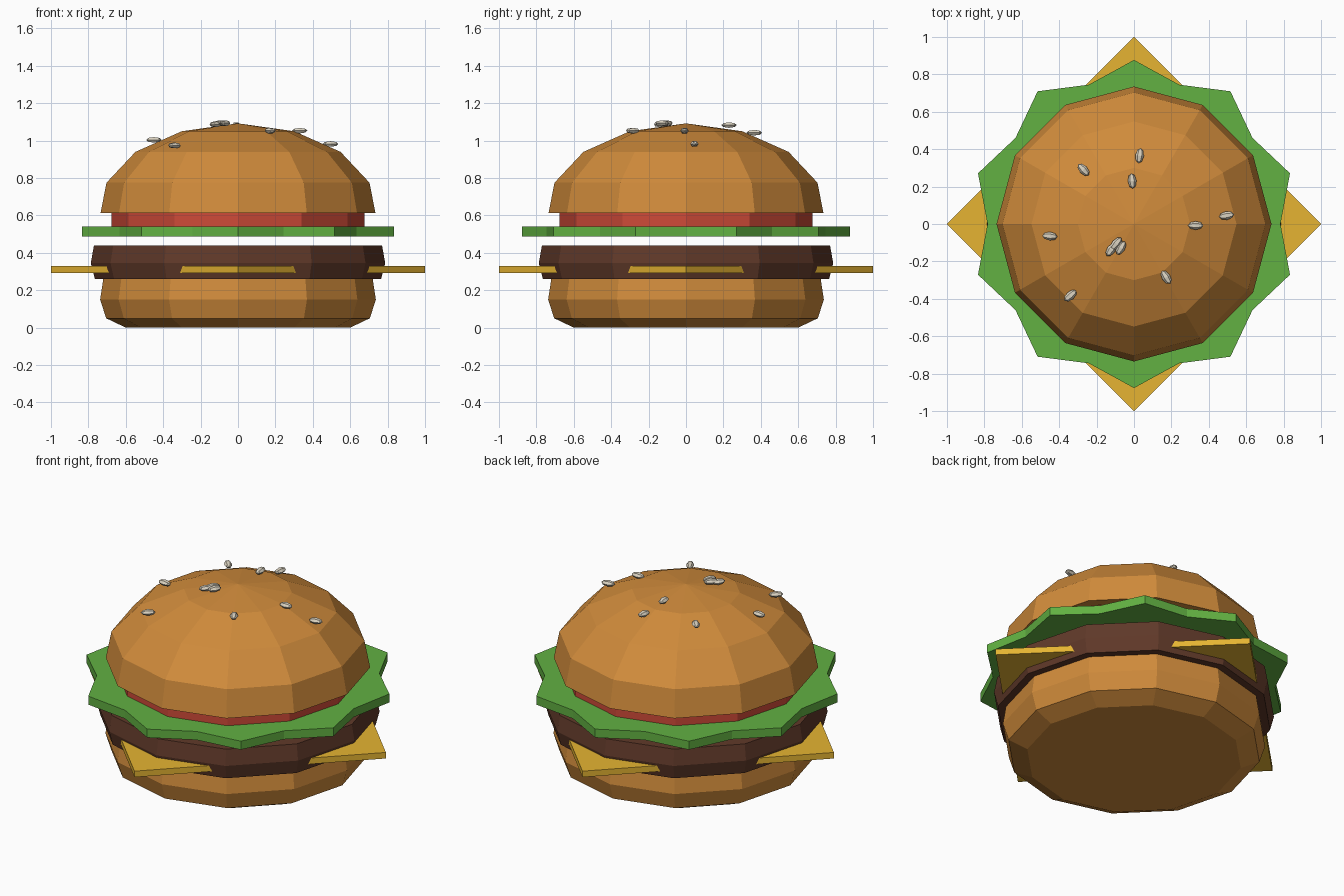
import bpy, bmesh, math
from mathutils import Matrix, Euler

if "Cube" in bpy.data.objects:
    bpy.data.objects.remove(bpy.data.objects["Cube"])


def material(name, rgb):
    lin = [((c / 255 + 0.055) / 1.055) ** 2.4 for c in rgb]
    m = bpy.data.materials.new(name)
    m.diffuse_color = (*lin, 1)
    m.use_nodes = True
    m.node_tree.nodes["Principled BSDF"].inputs["Base Color"].default_value = m.diffuse_color
    return m


BUN = material("toasted bun", (208, 139, 59))
MEAT = material("cooked meat", (96, 57, 41))
CHEESE = material("cheese yellow", (230, 180, 50))
LETTUCE = material("lettuce green", (98, 177, 66))
TOMATO = material("tomato red", (206, 74, 56))
SEED = material("pale seed", (220, 212, 194))


def finish(name, bm, mat):
    bmesh.ops.recalc_face_normals(bm, faces=bm.faces)
    me = bpy.data.meshes.new(name)
    bm.to_mesh(me)
    bm.free()
    me.materials.append(mat)
    ob = bpy.data.objects.new(name, me)
    bpy.context.collection.objects.link(ob)
    return ob


def stack(name, profile, mat, sides=12, inner=1.0, apex=None):
    """Rings of (radius, z); 'inner' shrinks every second corner for a star."""
    bm = bmesh.new()
    rings = []
    for r, z in profile:
        ring = []
        for i in range(sides):
            a = math.pi / 2 + math.tau * i / sides
            k = r * (inner if i % 2 else 1)
            ring.append(bm.verts.new((k * math.cos(a), k * math.sin(a), z)))
        rings.append(ring)
    for lo, hi in zip(rings, rings[1:]):
        for i in range(sides):
            j = (i + 1) % sides
            bm.faces.new((lo[i], lo[j], hi[j], hi[i]))
    bm.faces.new(rings[0][::-1])
    if apex is None:
        bm.faces.new(rings[-1])
    else:
        tip = bm.verts.new((0, 0, apex))
        for i in range(sides):
            bm.faces.new((rings[-1][i], rings[-1][(i + 1) % sides], tip))
    return finish(name, bm, mat)


# Layers from the bottom up
stack("bottom_bun", [(0.60, 0), (0.705, 0.05), (0.737, 0.15), (0.72, 0.262)], BUN)
stack("patty", [(0.765, 0.26), (0.787, 0.345), (0.77, 0.44)], MEAT)
stack("cheese_slice", [(1.0, 0.293), (1.0, 0.33)], CHEESE, sides=4)
stack("lettuce", [(0.877, 0.488), (0.877, 0.54)], LETTUCE, sides=20, inner=0.893)
stack("tomato", [(0.677, 0.54), (0.677, 0.615)], TOMATO)
stack("top_bun", [(0.735, 0.612), (0.703, 0.775), (0.548, 0.94), (0.30, 1.05)],
      BUN, apex=1.092)

# Sesame seeds: x, y, z, heading in degrees
SEEDS = [(-0.27, 0.29, 1.03, -48), (0.03, 0.365, 1.042, 82), (-0.01, 0.23, 1.083, 95),
         (0.33, -0.008, 1.053, 0), (0.495, 0.045, 0.982, 10), (-0.45, -0.065, 1.004, -5),
         (-0.095, -0.105, 1.093, 50), (-0.07, -0.128, 1.093, 60), (-0.122, -0.137, 1.087, 55),
         (0.172, -0.285, 1.053, -58), (-0.34, -0.383, 0.974, 42)]
for n, (x, y, z, deg) in enumerate(SEEDS):
    bm = bmesh.new()
    mat = (Matrix.Translation((x, y, z)) @ Euler((0, 0, math.radians(deg))).to_matrix().to_4x4()
           @ Matrix.Diagonal((0.041, 0.023, 0.017, 1)) @ Matrix.Rotation(math.pi / 2, 4, 'Y'))
    bmesh.ops.create_uvsphere(bm, u_segments=6, v_segments=4, radius=1, matrix=mat)
    finish(f"sesame_seed_{n + 1}", bm, SEED)
